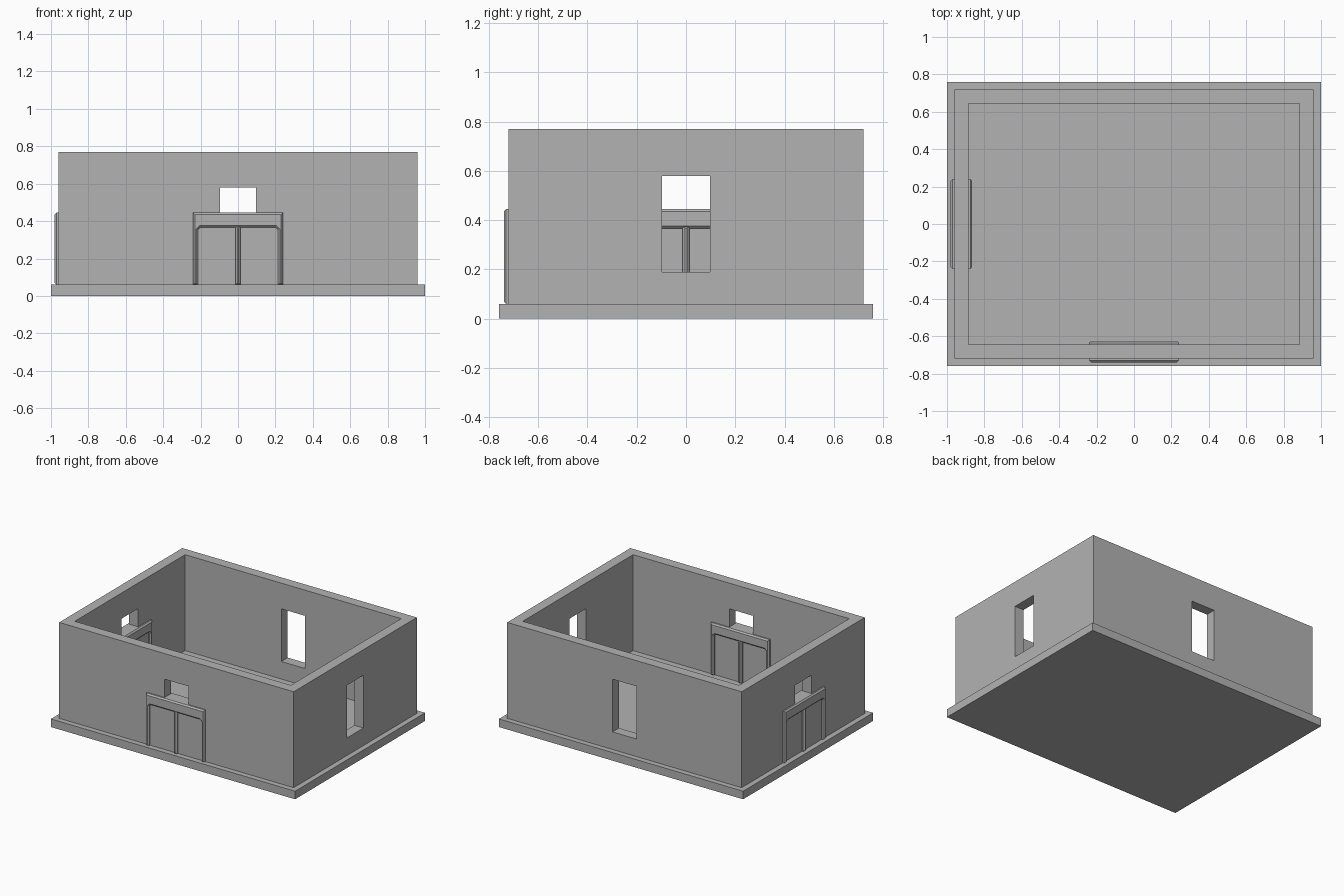
import bpy, bmesh, math
from mathutils import Vector

cube = bpy.data.objects.get("Cube")
if cube:
    bpy.data.objects.remove(cube, do_unlink=True)

grey = bpy.data.materials.new("plain grey")
grey.use_nodes = True
colour = (0.45, 0.45, 0.45, 1)
grey.diffuse_color = colour
grey.node_tree.nodes["Principled BSDF"].inputs["Base Color"].default_value = colour

BASE_TOP, WALL_TOP = 0.06, 0.77
OUT_X, OUT_Y, THICK = 0.96, 0.72, 0.075
IN_X, IN_Y = OUT_X - THICK, OUT_Y - THICK
WIN_HALF, WIN_LOW, WIN_HIGH = 0.097, 0.19, 0.58
DOOR_TOP, DEPTH, CHAMFER = 0.445, 0.02, 0.01


def make_object(name, bm):
    bmesh.ops.recalc_face_normals(bm, faces=bm.faces)
    mesh = bpy.data.meshes.new(name)
    bm.to_mesh(mesh)
    bm.free()
    mesh.materials.append(grey)
    obj = bpy.data.objects.new(name, mesh)
    bpy.context.collection.objects.link(obj)
    return obj


def box(name, low, high):
    low, high = Vector(low), Vector(high)
    bm = bmesh.new()
    bmesh.ops.create_cube(bm, size=1)
    for v in bm.verts:
        v.co = (low + high) / 2 + v.co * (high - low)
    return make_object(name, bm)


def cut(target, cutter):
    cutter.hide_render = True
    mod = target.modifiers.new("cut", 'BOOLEAN')
    mod.operation = 'DIFFERENCE'
    mod.solver = 'EXACT'
    mod.object = cutter
    bpy.context.view_layer.objects.active = target
    bpy.ops.object.modifier_apply(modifier=mod.name)
    bpy.data.objects.remove(cutter, do_unlink=True)


def trim(name, outline, location, turn):
    """Extrude an outline out of the wall and chamfer its front edges."""
    bm = bmesh.new()
    face = bm.faces.new([bm.verts.new((x, 0.005, z)) for x, z in outline])
    new = bmesh.ops.extrude_face_region(bm, geom=[face])["geom"]
    front = [g for g in new if isinstance(g, bmesh.types.BMVert)]
    for v in front:
        v.co.y = -DEPTH
    edges = [e for e in bm.edges if all(v in front for v in e.verts)]
    bmesh.ops.bevel(bm, geom=edges, offset=CHAMFER, offset_type='OFFSET',
                    segments=1, affect='EDGES', clamp_overlap=False)
    obj = make_object(name, bm)
    obj.location = location
    obj.rotation_euler.z = turn
    return obj


# Floor slab
box("floor_slab", (-1, -0.76, 0), (1, 0.76, BASE_TOP))

# Walls: hollow shell with one opening per side, higher sills above the doors
walls = box("walls", (-OUT_X, -OUT_Y, BASE_TOP), (OUT_X, OUT_Y, WALL_TOP))
cut(walls, box("room_cutter", (-IN_X, -IN_Y, -0.1), (IN_X, IN_Y, 1)))
for side, sill in ((-1, DOOR_TOP), (1, WIN_LOW)):
    y = sorted((side * 0.5, side * 0.9))
    x = sorted((side * 0.7, side * 1.2))
    cut(walls, box("window_cutter", (-WIN_HALF, y[0], sill), (WIN_HALF, y[1], WIN_HIGH)))
    cut(walls, box("window_cutter", (x[0], -WIN_HALF, sill), (x[1], WIN_HALF, WIN_HIGH)))

# Door trim: an arch with clipped inner corners, and a central post
outer, inner, head, clip = 0.24, 0.215, 0.367, 0.014
half = [(outer, BASE_TOP), (inner, BASE_TOP), (inner, head - clip), (inner - clip, head)]
arch = half + [(-x, z) for x, z in reversed(half)] + [(-outer, DOOR_TOP), (outer, DOOR_TOP)]
post = [(-0.014, BASE_TOP), (0.014, BASE_TOP), (0.014, 0.377), (-0.014, 0.377)]

places = {
    "front_door_outside": ((0, -OUT_Y, 0), 0),
    "front_door_inside": ((0, -IN_Y, 0), math.pi),
    "right_door_outside": ((-OUT_X, 0, 0), -math.pi / 2),
    "right_door_inside": ((-IN_X, 0, 0), math.pi / 2),
}
for name, (location, turn) in places.items():
    trim(name + "_frame", arch, location, turn)
    trim(name + "_post", post, location, turn)
